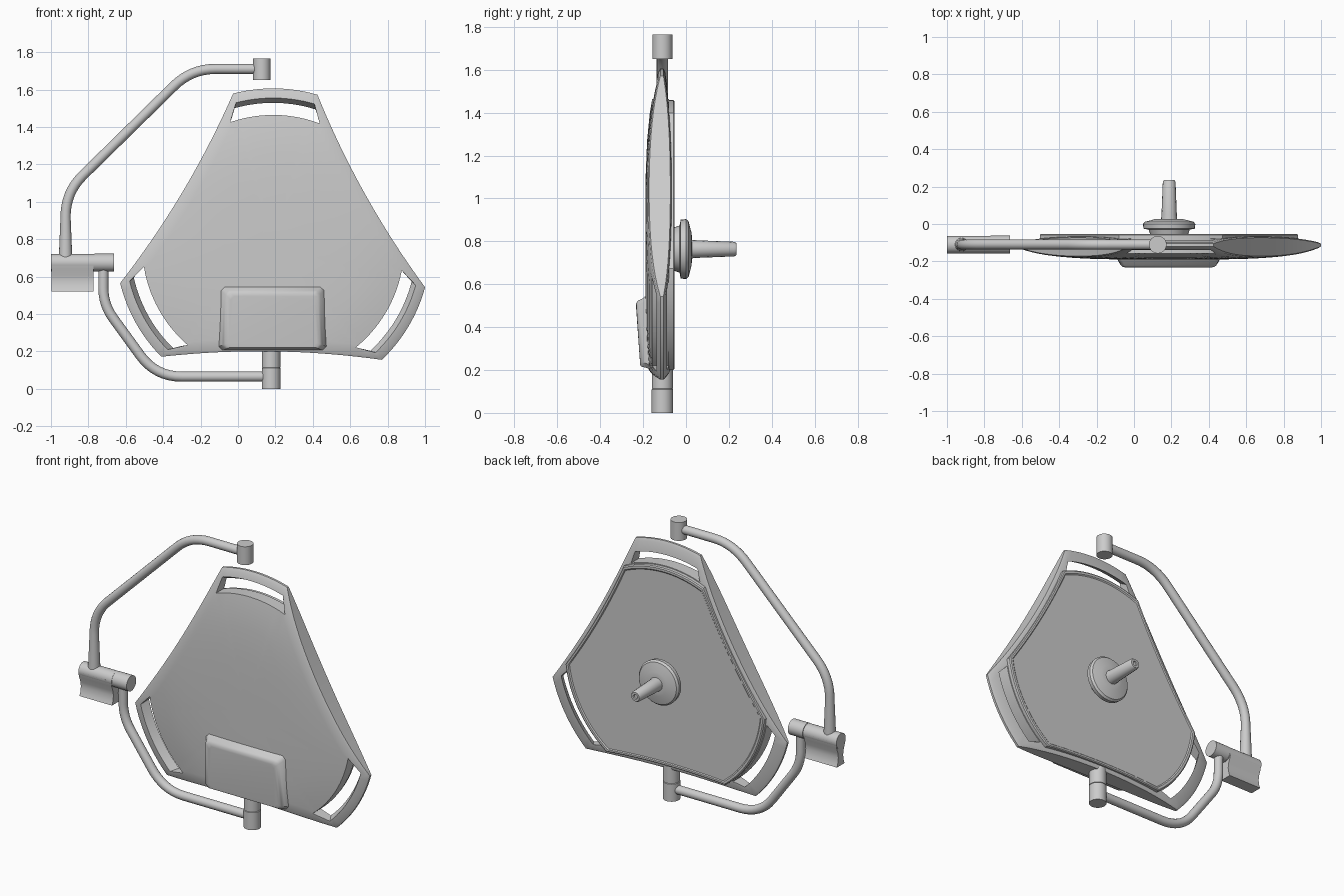
import bpy, bmesh, math
from mathutils import Vector

if "Cube" in bpy.data.objects:
    bpy.data.objects.remove(bpy.data.objects["Cube"])

CX, CZ = 0.188, 0.764          # centre of the lamp head
TURN = math.radians(89.2)      # direction of the top grip
THIRD = math.tau / 3
ARM_Y = -0.11

grey = bpy.data.materials.new("light_grey")
grey.use_nodes = True
grey.diffuse_color = (0.6, 0.6, 0.6, 1)
grey.node_tree.nodes["Principled BSDF"].inputs["Base Color"].default_value = (0.6, 0.6, 0.6, 1)


def finish(obj, angle=35):
    if not obj.data.materials:
        obj.data.materials.append(grey)
    bpy.ops.object.select_all(action='DESELECT')
    obj.select_set(True)
    bpy.context.view_layer.objects.active = obj
    bpy.ops.object.shade_smooth_by_angle(angle=math.radians(angle))
    return obj


def from_bmesh(name, bm):
    bmesh.ops.recalc_face_normals(bm, faces=bm.faces)
    mesh = bpy.data.meshes.new(name)
    bm.to_mesh(mesh)
    bm.free()
    obj = bpy.data.objects.new(name, mesh)
    bpy.context.collection.objects.link(obj)
    return obj


def loft(name, rings):
    """Skin a list of equal-length point loops and cap both ends."""
    bm = bmesh.new()
    loops = [[bm.verts.new(p) for p in ring] for ring in rings]
    for a, b in zip(loops, loops[1:]):
        for i in range(len(a)):
            j = (i + 1) % len(a)
            bm.faces.new((a[i], a[j], b[j], b[i]))
    bm.faces.new(loops[0])
    bm.faces.new(loops[-1])
    return from_bmesh(name, bm)


def lathe(name, axis, centre, profile, sides=32):
    """Turn (distance along axis, radius) pairs around x, y or z."""
    k = "xyz".index(axis)
    rings = []
    for d, r in profile:
        ring = []
        for i in range(sides):
            a = math.tau * i / sides
            p = Vector(centre)
            p[k] += d
            p[(k + 1) % 3] += r * math.cos(a)
            p[(k + 2) % 3] += r * math.sin(a)
            ring.append(p)
        rings.append(ring)
    return finish(loft(name, rings))


def polar(r, a, y):
    return (CX + r * math.cos(a), y, CZ + r * math.sin(a))


def outline(radius, chord, sag):
    """Three rounded ends joined by three slightly hollow sides, as (r, angle)."""
    u0 = math.sqrt(radius ** 2 - chord ** 2)
    half = math.pi / 3 - math.atan2(u0, chord)
    pts = []
    for k in range(3):
        axis = TURN + k * THIRD
        pts += [(radius, axis - half + 2 * half * i / 12) for i in range(12)]
        for i in range(20):
            u = -u0 + 2 * u0 * i / 20
            d = chord - sag * (1 - (u / u0) ** 2)
            pts.append((math.hypot(d, u), axis + THIRD / 2 + math.atan2(u, d)))
    return pts


# Lamp head: domed front and flatter back within the three-lobed outline
def front(r): return -0.19 + 0.13 * r ** 4
def back(r): return -0.06 - 0.08 * r ** 4


shape = outline(0.842, 0.601, 0.037)
steps = (0.15, 0.4, 0.6, 0.75, 0.88, 0.98)
rings = [[polar(r * t, a, front(r * t)) for r, a in shape] for t in steps]
rings.append([polar(r, a, front(r) + 0.005) for r, a in shape])
rings.append([polar(r, a, back(r) - 0.005) for r, a in shape])
rings += [[polar(r * t, a, back(r * t)) for r, a in shape] for t in reversed(steps)]
head = loft("lamp_head", rings)
head.data.materials.append(grey)

# Grip openings: tapered arc-shaped slots cut through each end
for k in range(3):
    axis = TURN + k * THIRD
    rings = []
    for y, outer, ha in ((-0.25, 0.845, 13.5), (-0.18, 0.812, 14.5), (-0.02, 0.73, 18)):
        ring = []
        for r, h in ((0.70, 20), (outer, -ha)):
            h = math.radians(h)
            ring += [polar(r, axis - h + 2 * h * i / 14, y) for i in range(15)]
        rings.append(ring)
    cutter = loft("grip_cutter", rings)
    cutter.hide_render = True
    mod = head.modifiers.new("grip", 'BOOLEAN')
    mod.operation = 'DIFFERENCE'
    mod.solver = 'EXACT'
    mod.object = cutter
    bpy.context.view_layer.objects.active = head
    bpy.ops.object.modifier_apply(modifier=mod.name)
    bpy.data.objects.remove(cutter)
finish(head, 30)

# Back cover panel with a raised lip around it
panel = outline(0.695, 0.558, 0.018)
finish(loft("back_panel", [[polar(r * t, a, y) for r, a in panel] for t, y in
                           ((1, -0.09), (1, -0.058), (0.99, -0.053), (0.97, -0.053),
                            (0.96, -0.058), (0.5, -0.058))]))

# Control box on the lower front, leaning out at the top
def box_ring(grow, y_low, y_high):
    x0, x1, z0, z1 = -0.08 - grow, 0.45 + grow, 0.215 - grow * 0.4, 0.525 + grow
    cut = 0.02
    pts = ((x0 + cut, z0), (x1 - cut, z0), (x1, z0 + cut), (x1 - 0.01, z1 - cut),
           (x1 - 0.01 - cut, z1), (x0 + 0.01 + cut, z1), (x0 + 0.01, z1 - cut), (x0, z0 + cut))
    return [(x, y_low + (y_high - y_low) * (z - z0) / (z1 - z0), z) for x, z in pts]


finish(loft("control_box", [box_ring(0.025, -0.15, -0.16), box_ring(0.022, -0.172, -0.186),
                            box_ring(0.008, -0.19, -0.203), box_ring(0, -0.205, -0.222),
                            box_ring(-0.012, -0.213, -0.232),
                            box_ring(-0.03, -0.214, -0.233)]))

# Hub and sterile handle on the back
lathe("hub", "y", (CX, 0, CZ), [(-0.06, 0.10), (-0.03, 0.11), (-0.025, 0.137),
                                (0.0, 0.14), (0.012, 0.13), (0.026, 0.075), (0.028, 0.05)])
lathe("handle", "y", (CX, 0, CZ), [(0.02, 0.044), (0.05, 0.041), (0.225, 0.034),
                                   (0.235, 0.028), (0.235, 0.015), (0.228, 0.012)], 16)

# Swivel joints
lathe("lower_collar", "z", (0.177, ARM_Y, 0), [(0.114, 0.049), (0.22, 0.049)])
lathe("lower_socket", "z", (0.177, ARM_Y, 0), [(0, 0.05), (0.11, 0.05), (0.114, 0.044)])
lathe("upper_socket", "z", (0.127, ARM_Y, 0), [(1.65, 0.047), (1.765, 0.047)])
lathe("elbow_barrel", "x", (0, ARM_Y, 0.674), [(-1, 0.047), (-0.768, 0.047), (-0.766, 0.044)])
lathe("elbow_cap", "x", (0, ARM_Y, 0.674), [(-0.766, 0.048), (-0.664, 0.048)])

# Elbow fin: waisted skirt hanging under the barrel
side = ((0.047, 0.675), (0.041, 0.64), (0.027, 0.605), (0.024, 0.575), (0.03, 0.54), (0.038, 0.52))
section = [(ARM_Y + w, z) for w, z in side] + [(ARM_Y - w, z) for w, z in reversed(side)]
finish(loft("elbow_fin", [[(x, y, z) for y, z in section] for x in (-0.998, -0.772)]))


# Bent tubes
def tube(name, points, bends, r0, r1):
    """Sweep a round tube along (x, z) corners, rounding each by its bend length."""
    pts = [Vector((x, ARM_Y, z)) for x, z in points]
    path = [pts[0]]
    for i, bend in enumerate(bends, 1):
        p = pts[i]
        a = p + (pts[i - 1] - p).normalized() * bend
        b = p + (pts[i + 1] - p).normalized() * bend
        for s in range(9):
            t = s / 8
            path.append(a * (1 - t) ** 2 + p * 2 * t * (1 - t) + b * t * t)
    path.append(pts[-1])
    rings = []
    for i, p in enumerate(path):
        d = (path[min(i + 1, len(path) - 1)] - path[max(i - 1, 0)]).normalized()
        n = Vector((-d.z, 0, d.x))
        r = r0 if i == 0 else r1
        rings.append([p + n * r * math.cos(math.tau * j / 16)
                      + Vector((0, 1, 0)) * r * math.sin(math.tau * j / 16) for j in range(16)])
    return finish(loft(name, rings))


tube("lower_arm", [(0.16, 0.065), (-0.44, 0.065), (-0.72, 0.45), (-0.72, 0.66)],
     (0.14, 0.09), 0.027, 0.027)
tube("upper_arm", [(-0.922, 0.70), (-0.922, 1.05), (-0.25, 1.71), (0.11, 1.71)],
     (0.13, 0.13), 0.036, 0.027)
